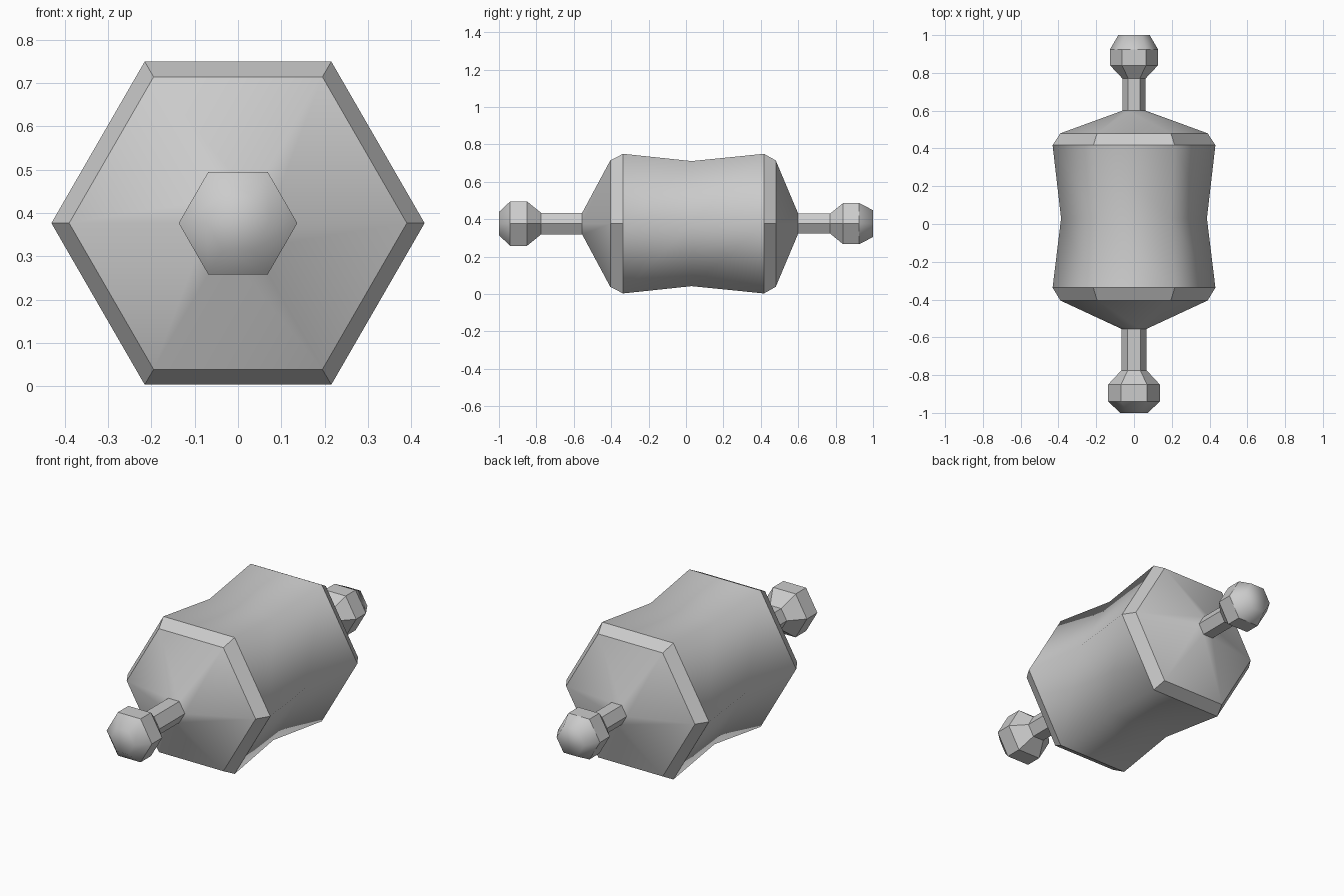
import bpy, bmesh, math

if "Cube" in bpy.data.objects:
    bpy.data.objects.remove(bpy.data.objects["Cube"])

AXIS_Z = 0.3765
SIDES = 6


def hex_lathe(name, profile, smooth_bands, cap=None):
    """Six-sided lathe along y. profile = (y, corner radius); smooth_bands = smooth-shaded segments.
    cap = 'first' or 'last' closes that end, shaded smooth with its neighbouring band."""
    bm = bmesh.new()
    rings = [[bm.verts.new((r * math.cos(i * math.tau / SIDES), y,
                            AXIS_Z + r * math.sin(i * math.tau / SIDES)))
              for i in range(SIDES)] for y, r in profile]
    band_of = {}
    for b in range(len(rings) - 1):
        lo, hi = rings[b], rings[b + 1]
        for i in range(SIDES):
            j = (i + 1) % SIDES
            f = bm.faces.new((lo[i], hi[i], hi[j], lo[j]))
            f.smooth = b in smooth_bands
            band_of[f] = smooth_bands.get(b)
    if cap:
        ring = rings[0] if cap == 'first' else rings[-1][::-1]
        f = bm.faces.new(ring)
        f.smooth = True
        band_of[f] = 'cap'
    # edges stay sharp unless both faces belong to the same smooth region
    bm.normal_update()
    for e in bm.edges:
        groups = {band_of[f] for f in e.link_faces}
        e.smooth = len(groups) == 1 and None not in groups
    bmesh.ops.recalc_face_normals(bm, faces=bm.faces[:]) if cap else None
    mesh = bpy.data.meshes.new(name)
    bm.to_mesh(mesh)
    bm.free()
    obj = bpy.data.objects.new(name, mesh)
    bpy.context.collection.objects.link(obj)
    return obj


# waisted body with bevelled rims and conical ends
hex_lathe("body",
          [(-0.555, 0.067), (-0.405, 0.39), (-0.337, 0.431), (0.03, 0.386),
           (0.417, 0.431), (0.48, 0.39), (0.60, 0.061)],
          {0: 'front_cone', 2: 'barrel', 3: 'barrel', 5: 'back_cone'})

# front rod and knob
hex_lathe("front_handle",
          [(-1.0, 0.072), (-0.94, 0.137), (-0.85, 0.137), (-0.775, 0.067), (-0.555, 0.067)],
          {0: 'cap'}, cap='first')

# back rod and knob
hex_lathe("back_handle",
          [(0.60, 0.061), (0.77, 0.061), (0.84, 0.127), (0.925, 0.127), (1.0, 0.083)],
          {3: 'cap'}, cap='last')
